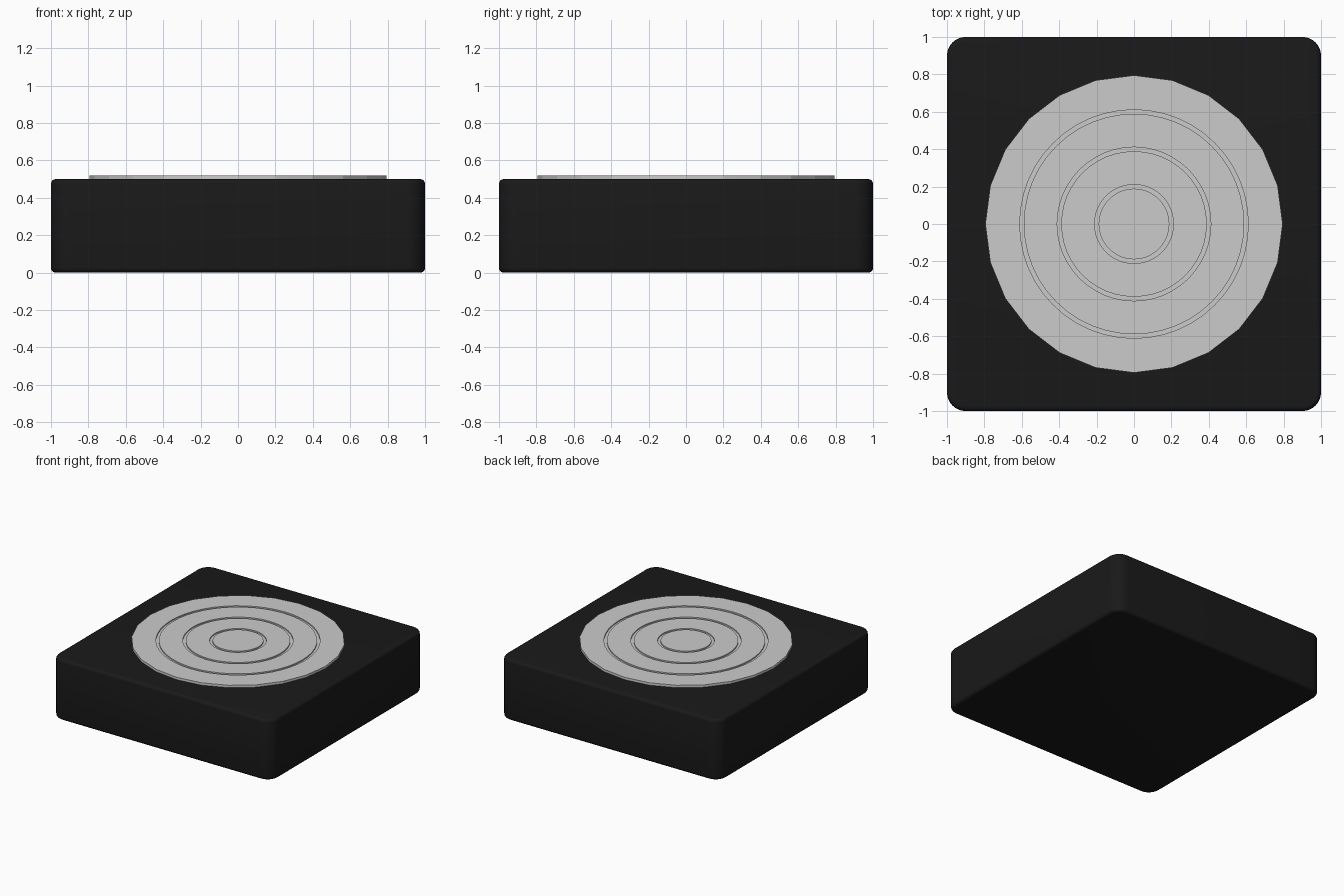
import bpy, bmesh, math

if "Cube" in bpy.data.objects:
    bpy.data.objects.remove(bpy.data.objects["Cube"])


def make_object(name, bm, color=None):
    bmesh.ops.recalc_face_normals(bm, faces=bm.faces[:])
    mesh = bpy.data.meshes.new(name)
    bm.to_mesh(mesh)
    bm.free()
    obj = bpy.data.objects.new(name, mesh)
    bpy.context.collection.objects.link(obj)
    if color:
        mat = bpy.data.materials.new(name + "_colour")
        mat.diffuse_color = color
        mat.use_nodes = True
        mat.node_tree.nodes["Principled BSDF"].inputs["Base Color"].default_value = mat.diffuse_color
        mesh.materials.append(mat)
    return obj


def smooth(obj):
    bpy.ops.object.select_all(action='DESELECT')
    bpy.context.view_layer.objects.active = obj
    obj.select_set(True)
    bpy.ops.object.shade_smooth_by_angle(angle=math.radians(30))


# Base block: wide rounded corners, then a fine rounding of the rims
bm = bmesh.new()
bmesh.ops.create_cube(bm, size=1)
for v in bm.verts:
    v.co = (v.co.x * 2, v.co.y * 2, (v.co.z + 0.5) * 0.5)
upright = [e for e in bm.edges if abs(e.verts[0].co.z - e.verts[1].co.z) > 0.1]
bmesh.ops.bevel(bm, geom=upright, offset=0.1, segments=8, profile=0.5, affect='EDGES')
rims = [e for e in bm.edges if abs(e.verts[0].co.z - e.verts[1].co.z) < 0.01]
bmesh.ops.bevel(bm, geom=rims, offset=0.025, segments=4, profile=0.5, affect='EDGES')
smooth(make_object("base_block", bm, (0.01, 0.01, 0.01, 1)))

# Turned plate: 24-sided rim, with three shallow ring grooves
TOP, FLOOR, BOTTOM, SIDES = 0.52, 0.51, 0.5, 48
profile = [(0.795, BOTTOM), (0.795, TOP)]
for r in (0.6, 0.4, 0.2):
    profile += [(r + 0.011, TOP), (r + 0.011, FLOOR), (r - 0.011, FLOOR), (r - 0.011, TOP)]
bm = bmesh.new()
loops = []
for r, z in profile:
    loop = []
    for i in range(SIDES):
        # Odd points of the rim lie on the chords, giving 24 flat sides
        k = r * math.cos(math.pi / 24) if r > 0.7 and i % 2 else r
        a = 2 * math.pi * i / SIDES
        loop.append(bm.verts.new((k * math.cos(a), k * math.sin(a), z)))
    loops.append(loop)
for a, b in zip(loops, loops[1:]):
    for i in range(SIDES):
        j = (i + 1) % SIDES
        bm.faces.new((a[i], a[j], b[j], b[i]))
bm.faces.new(loops[0])
bm.faces.new(loops[-1])
make_object("grooved_plate", bm)
